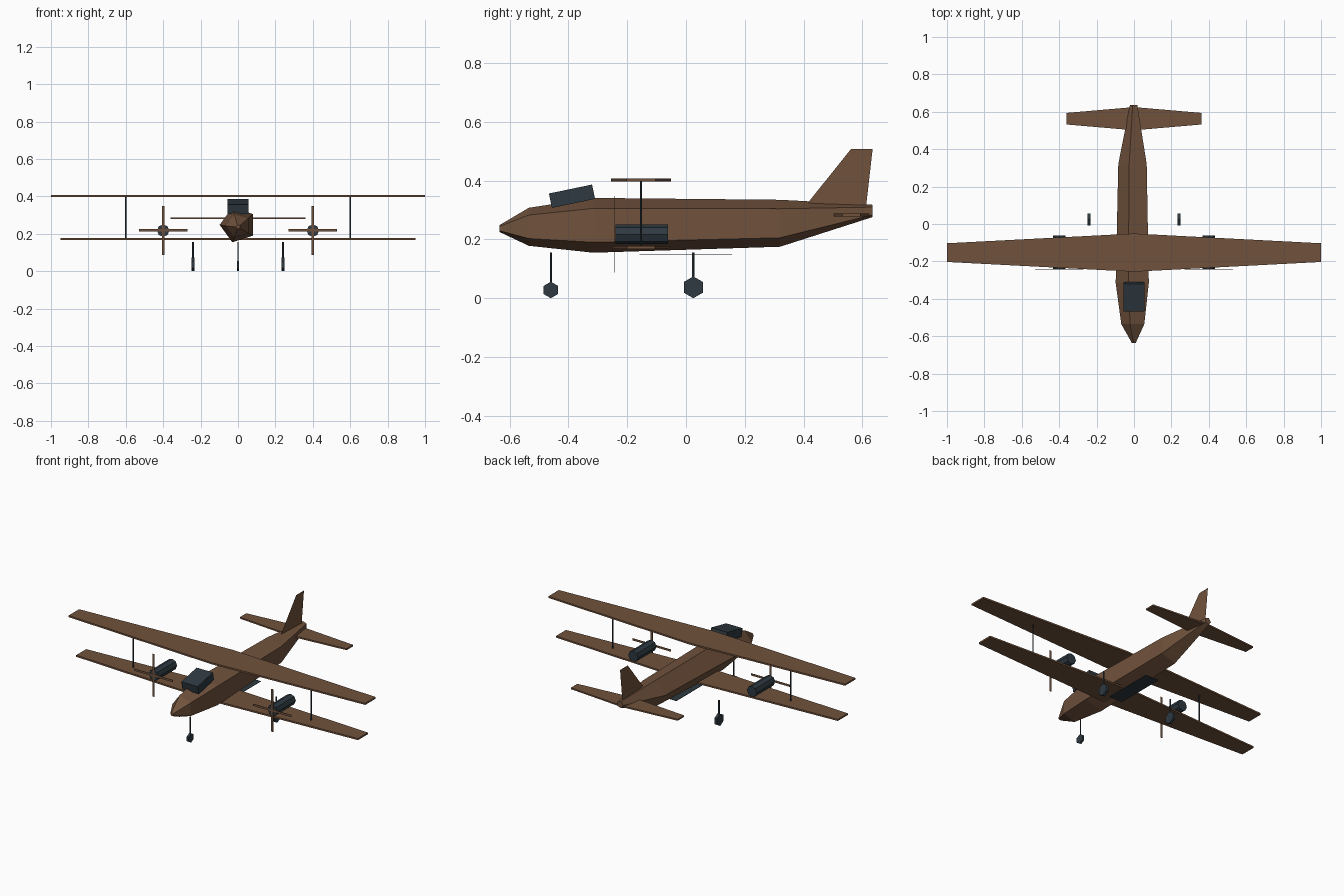
import bpy
from math import sin, cos, pi
from mathutils import Matrix

cube = bpy.data.objects.get("Cube")
if cube:
    bpy.data.objects.remove(cube)


def material(name, colour):
    mat = bpy.data.materials.new(name)
    mat.use_nodes = True
    mat.diffuse_color = (*colour, 1)
    mat.node_tree.nodes["Principled BSDF"].inputs["Base Color"].default_value = (*colour, 1)
    return mat


brown = material("brown wood", (0.165, 0.085, 0.046))
slate = material("dark slate", (0.027, 0.041, 0.052))


def add_mesh(name, verts, faces, mat):
    mesh = bpy.data.meshes.new(name)
    mesh.from_pydata(verts, [], faces)
    mesh.materials.append(mat)
    obj = bpy.data.objects.new(name, mesh)
    bpy.context.collection.objects.link(obj)
    return obj


def loft(name, rings, mat):
    """Skin a list of equal-sized rings and cap both ends."""
    n = len(rings[0])
    verts = [v for ring in rings for v in ring]
    faces = [(k * n + i, k * n + (i + 1) % n, (k + 1) * n + (i + 1) % n, (k + 1) * n + i)
             for k in range(len(rings) - 1) for i in range(n)]
    last = (len(rings) - 1) * n
    faces += [tuple(reversed(range(n))), tuple(range(last, last + n))]
    return add_mesh(name, verts, faces, mat)


def box(name, centre, size, mat, tilt=0):
    square = [(-.5, -.5), (.5, -.5), (.5, .5), (-.5, .5)]
    obj = loft(name, [[(x * size[0], y * size[1], z * size[2]) for x, y in square]
                      for z in (-.5, .5)], mat)
    obj.data.transform(Matrix.Translation(centre) @ Matrix.Rotation(tilt, 4, "X"))
    return obj


def prism(name, centre, radius, length, sides, axis, mat, phase=0.0):
    """Faceted cylinder along the x, y or z axis."""
    rings = []
    for end in (-.5, .5):
        ring = []
        for i in range(sides):
            a = phase + 2 * pi * i / sides
            u, v, w = radius * cos(a), radius * sin(a), end * length
            p = {"x": (w, u, v), "y": (v, w, u), "z": (u, v, w)}[axis]
            ring.append(tuple(c + d for c, d in zip(centre, p)))
        rings.append(ring)
    return loft(name, rings, mat)


def wing(name, span, y, z, root, tip, thick):
    """Slab tapering from the middle to both tips; root and tip are half chords."""
    h = thick / 2
    rings = [[(x, y - c, z - h), (x, y + c, z - h), (x, y + c, z + h), (x, y - c, z + h)]
             for x, c in ((-span, tip), (0, root), (span, tip))]
    return loft(name, rings, brown)


# Five-sided fuselage: station, centre height, radius
stations = [(-.635, .237, .012), (-.535, .243, .068), (-.315, .248, .098),
            (.32, .255, .084), (.635, .297, .022)]
loft("fuselage", [[(-r * cos(2 * pi * i / 5), y, z + r * sin(2 * pi * i / 5))
                   for i in range(5)] for y, z, r in stations], brown)

# Wings and tail
wing("upper_wing", 1.0, -.153, .402, .102, .05, .01)
wing("lower_wing", .95, -.153, .173, .097, .048, .01)
wing("tailplane", .36, .563, .283, .062, .031, .009)
add_mesh("tail_fin", [(0, .415, .325), (0, .612, .305), (0, .635, .507), (0, .561, .507)],
         [(0, 1, 2, 3)], brown)

# Canopy and belly panel
box("canopy", (0, -.388, .347), (.11, .15, .05), slate, tilt=.205)
box("belly_panel", (0, -.001, .148), (.09, .315, .002), slate)

# Nose gear
prism("nose_wheel", (0, -.46, .028), .028, .013, 6, "x", slate, pi / 6)
prism("nose_gear_leg", (0, -.46, .1), .004, .11, 6, "z", slate)

# Paired parts
for side, s in (("left", 1), ("right", -1)):
    prism(side + "_wing_strut", (s * .6, -.153, .288), .004, .22, 6, "z", slate)
    prism(side + "_engine", (s * .4, -.151, .217), .033, .178, 8, "y", slate)
    box(side + "_propeller_blade_flat", (s * .4, -.242, .218), (.26, .002, .013), brown)
    box(side + "_propeller_blade_upright", (s * .4, -.242, .218), (.013, .002, .26), brown)
    prism(side + "_main_wheel", (s * .24, .025, .037), .037, .016, 6, "x", slate, pi / 6)
    prism(side + "_main_gear_leg", (s * .24, .025, .105), .005, .1, 6, "z", slate)
